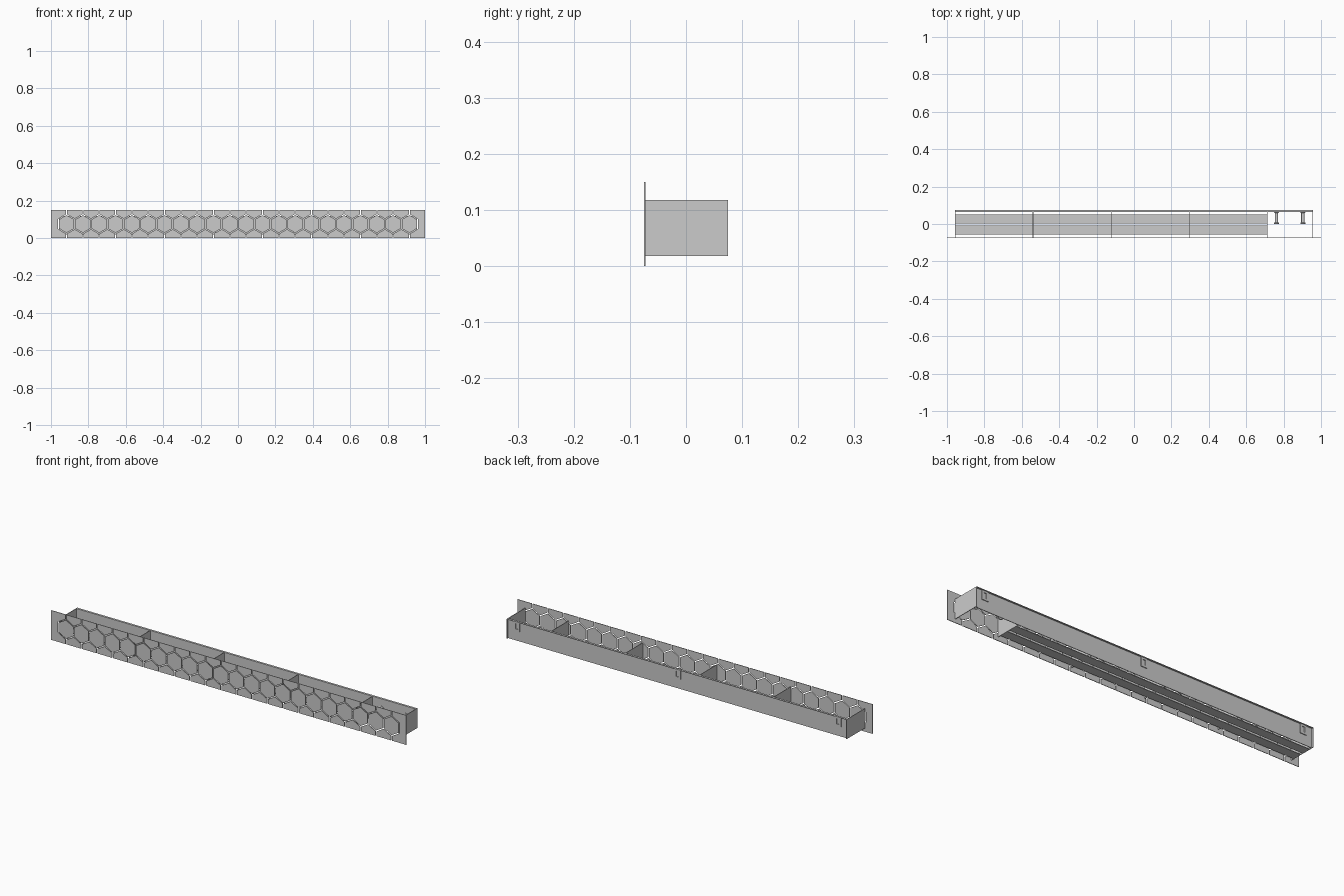
import bpy, bmesh, math
from mathutils import Vector

if "Cube" in bpy.data.objects:
    bpy.data.objects.remove(bpy.data.objects["Cube"])

T = 0.003            # sheet thickness
PITCH = 0.0873       # hexagon spacing
GAP = 0.005          # slit width
N = 22               # hexagons in the row
ZC = 0.075           # hexagon row height


def finish(name, bm):
    bmesh.ops.recalc_face_normals(bm, faces=bm.faces)
    me = bpy.data.meshes.new(name)
    bm.to_mesh(me)
    bm.free()
    ob = bpy.data.objects.new(name, me)
    bpy.context.collection.objects.link(ob)
    return ob


def add_box(bm, x0, x1, y0, y1, z0, z1):
    vs = bmesh.ops.create_cube(bm, size=1)["verts"]
    for v in vs:
        v.co = Vector((x1 if v.co.x > 0 else x0,
                       y1 if v.co.y > 0 else y0,
                       z1 if v.co.z > 0 else z0))


def box(name, *dims):
    bm = bmesh.new()
    add_box(bm, *dims)
    return finish(name, bm)


def add_plate(bm, pts):
    """Extrude an x/z outline into a piece of the front panel."""
    f = bm.faces.new([bm.verts.new((x, -0.075, z)) for x, z in pts])
    res = bmesh.ops.extrude_face_region(bm, geom=[f])
    new = [g for g in res["geom"] if isinstance(g, bmesh.types.BMVert)]
    bmesh.ops.translate(bm, verts=new, vec=(0, T, 0))


# Front panel: row of hexagons, half hexagons above and below, solid ends
bm = bmesh.new()
a = PITCH / 2 - GAP / 2
r = 2 * a / math.sqrt(3)
row = 1.5 * PITCH / math.sqrt(3)
first = -(N - 1) / 2 * PITCH
for i in range(N):
    x = first + i * PITCH
    add_plate(bm, [(x + r * math.sin(k * math.pi / 3), ZC + r * math.cos(k * math.pi / 3))
                   for k in range(6)])
    if i < N - 1:
        c = x + PITCH / 2
        for s in (1, -1):
            add_plate(bm, [(c - a, ZC + s * 0.075), (c - a, ZC + s * (row - r / 2)),
                           (c, ZC + s * (row - r)),
                           (c + a, ZC + s * (row - r / 2)), (c + a, ZC + s * 0.075)])
b = PITCH / 2 + GAP / 2
R = 2 * b / math.sqrt(3)
dz = R - GAP / 2 / math.sqrt(3)
for s in (1, -1):
    e = first - GAP / 2
    add_plate(bm, [(s * px, pz) for px, pz in (
        (-1, 0), (-1, 0.15), (e, 0.15), (e, ZC + dz), (first - b, ZC + R / 2),
        (first - b, ZC - R / 2), (e, ZC - dz), (e, 0))])
finish("honeycomb_front_panel", bm)

# Tray: back wall set in behind a top lip, ends and dividers
Z0, Z1, XE = 0.018, 0.118, 0.958
box("back_wall", -XE + T, XE - T, 0.064, 0.067, Z0, Z1)
box("back_top_lip", -XE + T, XE - T, 0.067, 0.075, Z1 - T, Z1)
for s, side in ((-1, "left"), (1, "right")):
    x0, x1 = sorted((s * XE, s * (XE - T)))
    box(side + "_end_wall", x0, x1, -0.075 + T, 0.075, Z0, Z1)
for i in range(4):
    x = -0.54 + i * 0.4175
    box("divider", x - T / 2, x + T / 2, -0.075 + T, 0.064, Z0, Z1)

# Floor slats, leaving the right-hand compartment open
for y0, y1 in ((-0.057, -0.009), (0.004, 0.051)):
    box("floor_slat", -XE + T, 0.711, y0, y1, Z0, Z0 + T)

# Wall hangers: small slotted plates under the lip
for x in (-0.905, 0, 0.905):
    bm = bmesh.new()
    zt, zb = Z1 - T, 0.068
    for s in (-1, 1):
        x0, x1 = sorted((x + s * 0.007, x + s * 0.018))
        add_box(bm, x0, x1, 0.067, 0.071, zb, zt)
    add_box(bm, x - 0.007, x + 0.007, 0.067, 0.071, zt - 0.01, zt)
    add_box(bm, x - 0.007, x + 0.007, 0.067, 0.071, zb, zb + 0.01)
    finish("wall_hanger", bm)

# Pegs in the open compartment: one turned profile (y, radius)
for x in (0.762, 0.903):
    bm = bmesh.new()
    prof = [(0.064, 0), (0.064, 0.014), (0.061, 0.014), (0.059, 0.009),
            (0.009, 0.009), (0.006, 0.014), (0.0, 0.014), (0.0, 0)]
    vs = [bm.verts.new((x, y, 0.068 + q)) for y, q in prof]
    es = [bm.edges.new(p) for p in zip(vs, vs[1:])]
    bmesh.ops.spin(bm, geom=vs + es, cent=(x, 0, 0.068), axis=(0, 1, 0),
                   angle=2 * math.pi, steps=20)
    bmesh.ops.remove_doubles(bm, verts=bm.verts, dist=1e-5)
    peg = finish("key_peg", bm)
    bpy.ops.object.select_all(action='DESELECT')
    peg.select_set(True)
    bpy.context.view_layer.objects.active = peg
    bpy.ops.object.shade_smooth_by_angle()
